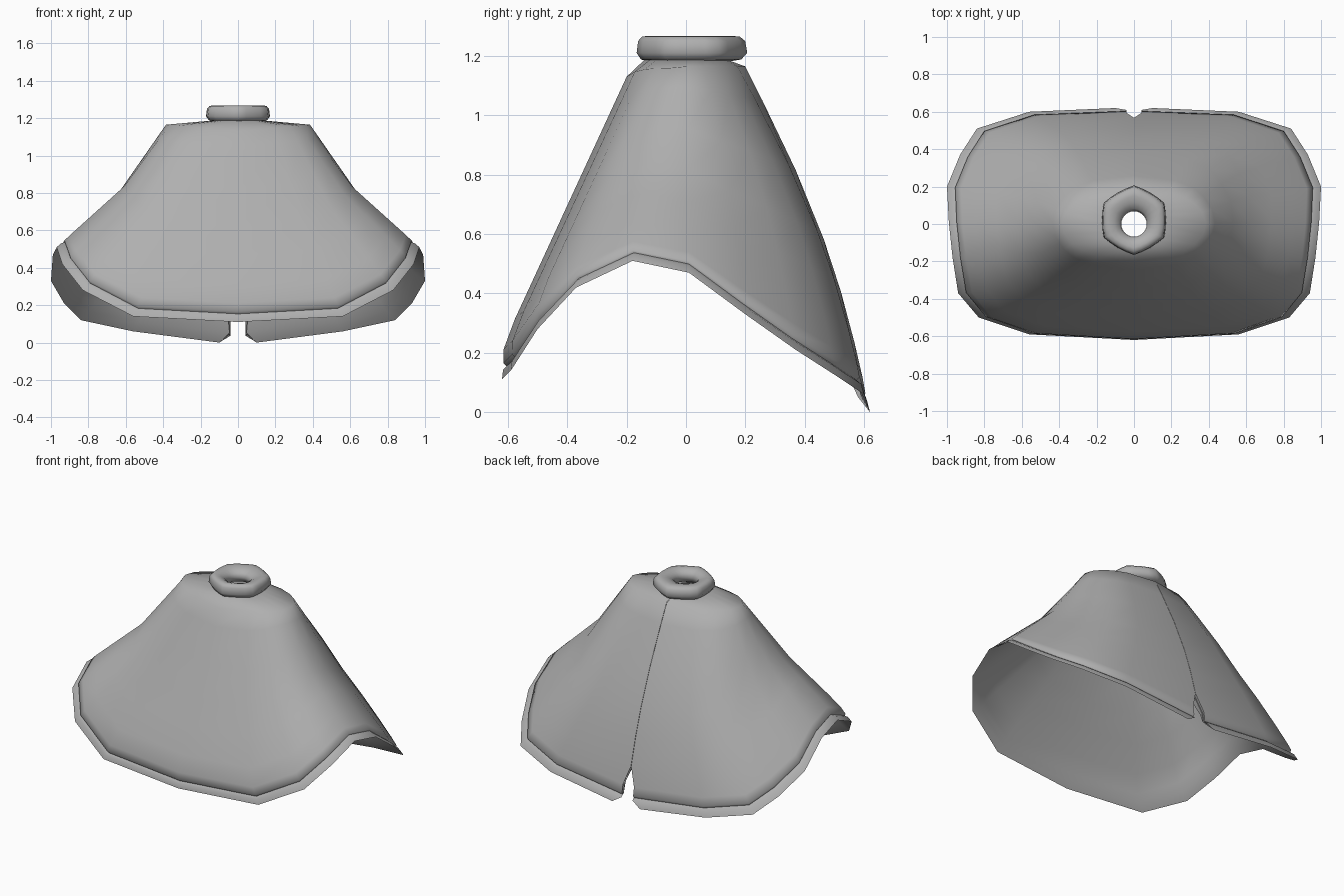
import bpy, math
from mathutils import Vector

old = bpy.data.objects.get("Cube")
if old:
    bpy.data.objects.remove(old, do_unlink=True)

cloth = bpy.data.materials.new("grey cloth")
cloth.use_nodes = True
GREY = (0.43, 0.43, 0.43, 1)
cloth.diffuse_color = GREY
cloth.node_tree.nodes["Principled BSDF"].inputs["Base Color"].default_value = GREY


def loft(name, rings, closed, angle):
    """Skin a list of equally long rings with quads."""
    n, m = len(rings[0]), len(rings)
    verts = [p for ring in rings for p in ring]
    faces = []
    for r in range(m if closed else m - 1):
        a, b = r * n, (r + 1) % m * n
        for i in range(n if closed else n - 1):
            j = (i + 1) % n
            faces.append((a + i, b + i, b + j, a + j))
    mesh = bpy.data.meshes.new(name)
    mesh.from_pydata(verts, [], faces)
    mesh.materials.append(cloth)
    ob = bpy.data.objects.new(name, mesh)
    bpy.context.collection.objects.link(ob)
    bpy.ops.object.select_all(action="DESELECT")
    ob.select_set(True)
    bpy.context.view_layer.objects.active = ob
    bpy.ops.object.shade_smooth_by_angle(angle=math.radians(angle))


# Hem of the left half, from the back slit round to the front centre;
# the first entry carries the slit edge that is folded inward
HEM = [(0.1, 0.62, 0.0), (0.1, 0.62, 0.0), (0.56, 0.6, 0.06), (0.84, 0.51, 0.12),
       (0.93, 0.37, 0.21), (1.0, 0.2, 0.33), (0.99, 0.01, 0.47), (0.97, -0.18, 0.51),
       (0.94, -0.37, 0.42), (0.83, -0.5, 0.28), (0.56, -0.59, 0.14), (0, -0.62, 0.11)]
SLIT = 0.001


def column(index, t, inset):
    """Point on the drape between shoulder (t=0) and hem (t=1)."""
    x, y, z = HEM[index]
    bow = math.sin(math.pi * t)
    # sides are hollow, the front is straight, the back is full
    fx = 0.8 * t if t < 0.5 else 1.2 * t - 0.2
    fy = t + 0.13 * bow if y > 0 else min(1.12 * t, 0.87 + 0.13 * t)
    a = math.atan2(y / 0.62, x)
    sx, sy = 0.385 * math.cos(a), 0.2 * math.sin(a)
    top = 1.165 if y > 0 else 1.13 + 0.03 * abs(x)
    p = Vector((sx + (x - sx) * min(fx, 1), sy + (y - sy) * fy, top + (z - top) * t))
    if index < 2:
        p.x = SLIT if t < 0.88 else (0.04 if t < 1 else 0.1)
        if index == 0:
            p.x += 0.04 * t * bow
            p.y -= 0.085 * bow
    else:
        p.x -= inset * x
    p.y -= inset * y / 0.62
    p.z -= inset * (1 - t)
    return p


def neck(radius, z):
    """Left half of the round neck opening."""
    half = []
    for index, (x, y, _) in enumerate(HEM):
        d = Vector((x * 0.6, y, 0)).normalized() * radius
        half.append(Vector((SLIT if index < 2 else d.x, d.y, z)))
    return half


def drape_ring(t, inset):
    return [column(i, t, inset) for i in range(len(HEM))]


def whole(half):
    """Mirror a half ring to get the full open ring."""
    return half + [Vector((-p.x, p.y, p.z)) for p in reversed(half[:-1])]


# Drape: outer layer with a grooved hem lip, then the lining back up to the neck
LEVELS = [0, 0.1, 0.3, 0.5, 0.65, 0.8, 0.9]
halves = [neck(0.1, 1.19), neck(0.14, 1.187)]
halves += [drape_ring(t, 0) for t in LEVELS]
halves += [drape_ring(t, g) for t, g in [(0.945, 0.002), (0.957, 0.014), (0.968, 0.002), (1, 0)]]
halves += [drape_ring(t, 0.018) for t in [0.955] + LEVELS[::-1]]
halves += [neck(0.12, 1.167), neck(0.1, 1.17)]
loft("poncho_drape", [whole(h) for h in halves], False, 75)

# Collar: rolled, softened six-sided ring with a round opening
SIDES = 24
PROFILE = [(0, 1.225), (0.1, 1.247), (0.35, 1.262), (0.6, 1.268), (0.82, 1.265), (0.95, 1.25),
           (1, 1.21), (0.85, 1.188), (0.5, 1.18), (0.1, 1.19)]
collar = []
for f, z in PROFILE:
    ring = []
    for i in range(SIDES):
        a = 2 * math.pi * i / SIDES
        # angle away from the nearest corner; corners lie at front and back
        off = (a - math.pi / 2 + math.pi / 6) % (math.pi / 3) - math.pi / 6
        hexagon = 0.165 / math.cos(math.pi / 6 - abs(off))
        r = 0.068 + (0.6 * hexagon + 0.4 * 0.18 - 0.068) * f
        ring.append(Vector((r * math.cos(a), r * math.sin(a) + 0.02 * f, z)))
    collar.append(ring)
loft("poncho_collar", collar, True, 80)
